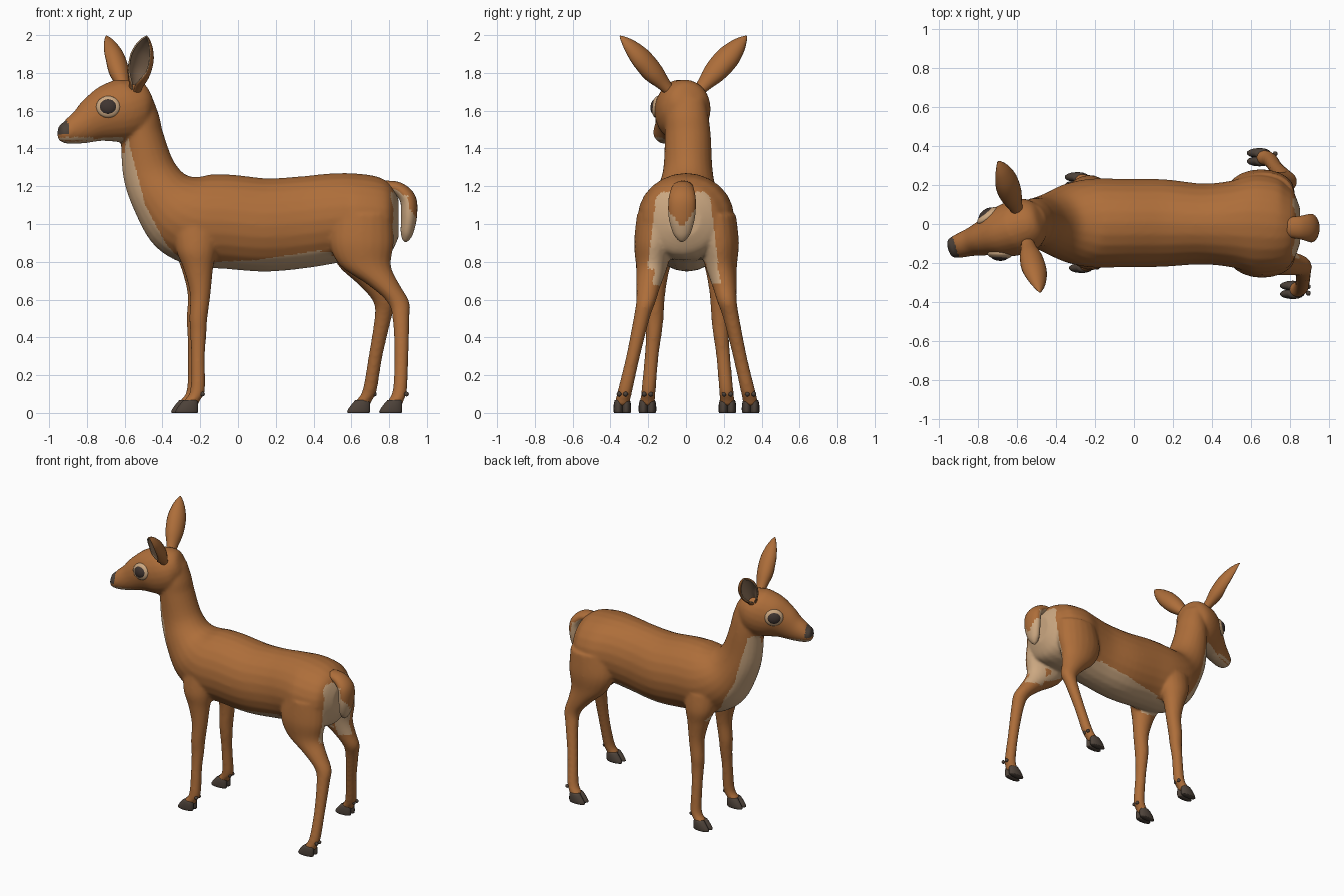
import bpy, bmesh, math
from mathutils import Vector, Matrix

if "Cube" in bpy.data.objects:
    bpy.data.objects.remove(bpy.data.objects["Cube"])

def material(name, rgb):
    m = bpy.data.materials.new(name)
    m.diffuse_color = (*rgb, 1)
    m.use_nodes = True
    m.node_tree.nodes["Principled BSDF"].inputs["Base Color"].default_value = m.diffuse_color
    return m

FUR = material("brown_fur", (0.42, 0.155, 0.042))
PALE = material("pale_fur", (0.60, 0.39, 0.22))
HOOF = material("dark_hoof", (0.075, 0.055, 0.042))
EYE = material("dark_eye", (0.05, 0.035, 0.03))
INNER = material("inner_ear", (0.30, 0.19, 0.115))
GLINT = material("eye_glint", (0.8, 0.78, 0.75))

# Head frame: forward distance u, sideways distance s, height z
YAW = math.radians(17.7)
FWD = Vector((-math.cos(YAW), -math.sin(YAW), 0))
SIDE = Vector((math.sin(YAW), -math.cos(YAW), 0))
UP = Vector((0, 0, 1))
PIVOT = Vector((-0.59, -0.015, 0))

def head_pt(u, s, z):
    return PIVOT + FWD * u + SIDE * s + UP * z

def interp(x, pts):
    if x <= pts[0][0]:
        return pts[0][1]
    for (a, va), (b, vb) in zip(pts, pts[1:]):
        if x <= b:
            return va + (vb - va) * (x - a) / (b - a)
    return pts[-1][1]

def spline(rings, steps):
    """Smooth curve through the ring parameters."""
    out = []
    for i in range(len(rings) - 1):
        p = [rings[min(max(i + k, 0), len(rings) - 1)] for k in (-1, 0, 1, 2)]
        for j in range(steps):
            t = j / steps
            out.append([0.5 * (2 * b + (c - a) * t + (2 * a - 5 * b + 4 * c - d) * t * t
                               + (3 * b - a - 3 * c + d) * t ** 3) for a, b, c, d in zip(*p)])
    return out + [list(rings[-1])]

def tube(bm, rings, flat=False, side=Vector((0, 1, 0)), steps=5, n=24):
    """Loft ellipses (x, y, z, half width, half depth) along a path."""
    rings = spline(rings, steps)
    pts = [Vector(r[:3]) for r in rings]
    loops = []
    for i, r in enumerate(rings):
        t = UP if flat else (pts[min(i + 1, len(pts) - 1)] - pts[max(i - 1, 0)]).normalized()
        sd = (side - t * side.dot(t)).normalized()
        nm = t.cross(sd)
        loops.append([bm.verts.new(pts[i] + sd * max(r[3], .004) * math.cos(k * math.tau / n)
                                   + nm * max(r[4], .004) * math.sin(k * math.tau / n)) for k in range(n)])
    faces = [bm.faces.new(loops[0]), bm.faces.new(loops[-1][::-1])]
    for a, b in zip(loops, loops[1:]):
        for k in range(n):
            faces.append(bm.faces.new((a[k], b[k], b[(k + 1) % n], a[(k + 1) % n])))
    bmesh.ops.recalc_face_normals(bm, faces=faces)

def finish(bm, name, mats):
    me = bpy.data.meshes.new(name)
    bm.to_mesh(me)
    bm.free()
    ob = bpy.data.objects.new(name, me)
    bpy.context.collection.objects.link(ob)
    for m in mats:
        me.materials.append(m)
    me.polygons.foreach_set("use_smooth", [True] * len(me.polygons))
    return ob

# Neck and torso in one loft
body = bmesh.new()
tube(body, [(-.52, .0, 1.66, .10, .07), (-.515, .005, 1.56, .115, .10), (-.507, .01, 1.46, .122, .114),
            (-.47, .01, 1.28, .132, .142), (-.405, .005, 1.155, .165, .17), (-.31, .005, 1.065, .21, .225),
            (-.2, .005, 1.02, .228, .245), (-.05, .005, 1.012, .226, .25), (.15, .005, .995, .224, .247),
            (.35, .0, 1.01, .207, .243), (.5, .0, 1.03, .222, .238), (.62, .0, 1.035, .255, .233),
            (.74, -.01, 1.03, .235, .218), (.81, -.01, 1.03, .185, .18), (.85, -.01, 1.03, .09, .10)])

# Head
tube(body, [(*head_pt(u, 0, z), a, b) for u, z, a, b in
            [(-.14, 1.65, .03, .03), (-.12, 1.645, .085, .085), (-.07, 1.635, .128, .137), (0, 1.606, .142, .168),
             (.09, 1.585, .13, .157), (.17, 1.555, .097, .127), (.25, 1.514, .074, .092),
             (.33, 1.487, .06, .064), (.365, 1.494, .048, .043), (.375, 1.496, .03, .028)]], side=SIDE)

# Legs: horizontal rings, then a hoof position for each
hind_y = (.15, .17, .18, .197, .212, .235, .28, .322, .335, .337)
hind_z = (1.05, .9, .78, .68, .59, .5, .3, .12, .065, .04)
hind_a = (.11, .105, .085, .066, .052, .043, .037, .039, .04, .038)
near_hind = [(.66, .16), (.655, .17), (.675, .135), (.77, .085), (.847, .059), (.863, .045),
             (.865, .037), (.857, .038), (.835, .042), (.83, .04)]
far_hind = [(.66, .16), (.65, .17), (.665, .135), (.725, .088), (.775, .06), (.767, .045),
            (.728, .037), (.697, .038), (.667, .042), (.66, .04)]
front_y = (.12, .145, .155, .162, .167, .17, .182, .198, .203, .204)
front_z = (.98, .86, .76, .63, .5, .42, .3, .12, .065, .04)
front_a = (.1, .09, .068, .052, .048, .042, .037, .038, .04, .038)
near_front = [(-.22, .13), (-.22, .108), (-.21, .078), (-.2, .055), (-.21, .048), (-.21, .043),
              (-.212, .037), (-.214, .039), (-.245, .042), (-.25, .04)]
far_front = [(x - .008 - .0015 * i, b) for i, (x, b) in enumerate(near_front)]
feet = []
for sgn, dy, ys, zs, ws, xs in ((-1, 0, hind_y, hind_z, hind_a, near_hind), (1, .005, hind_y, hind_z, hind_a, far_hind),
                                (-1, 0, front_y, front_z, front_a, near_front), (1, .015, front_y, front_z, front_a, far_front)):
    tube(body, [(x, sgn * (y + dy), z, a, b) for (x, b), y, z, a in zip(xs, ys, zs, ws)], flat=True, n=20)
    feet.append((xs[-1][0], sgn * (ys[-1] + dy)))

# Fuse into one skin
skin = finish(body, "body_skin", [])
mod = skin.modifiers.new("fuse", 'REMESH')
mod.mode = 'VOXEL'
mod.voxel_size = 0.01
mod = skin.modifiers.new("soften", 'SMOOTH')
mod.factor, mod.iterations = 0.5, 8
fused = bpy.data.meshes.new_from_object(skin.evaluated_get(bpy.context.evaluated_depsgraph_get()))
skin.modifiers.clear()
skin.data = fused
fused.materials.clear()
for m in (FUR, PALE, HOOF):
    fused.materials.append(m)

def coat(c, n):
    """Coat colour by place on the body."""
    x, y, z = c
    d = c - PIVOT
    u = d.dot(FWD)
    if u > .338 and z > 1.475:                                        # nose
        return 2
    if z > 1.38 and u > .02:                                          # lip, chin and throat
        return int((u > .2 and 1.443 < z < 1.46) or (n.z < -.8 and z < 1.47))
    if .79 < z < 1.45 and x < interp(z, [(.8, -.3), (.9, -.385), (1.1, -.49), (1.42, -.575)]):
        return 1                                                      # chest and throat
    if -.36 < x < -.1 and n.z < -.4 and abs(y) < .1 and z > .7:       # between forelegs
        return 1
    if -.12 < x < .5 and abs(y) < .21 and .7 < z < interp(x, [(-.12, .80), (.1, .81), (.3, .84), (.45, .865)]):
        return int(x < .44 or abs(y) < .15)                           # belly
    if .44 < x < .84 and abs(y) < .12 and n.z < -.3 and z > .7:       # groin
        return 1
    if x > .72 and .68 < z < .9 and n.y * y < 0 and abs(n.y) > .3:    # inner thigh
        return 1
    edge = interp(z, [(.78, .78), (.9, .775), (1.0, .8), (1.17, .81)])
    if .76 < z < 1.17 and x > edge and abs(y + .015) < interp(z, [(.8, .185), (1.17, .14)]):
        return 1                                                      # rump
    return 0

for p in fused.polygons:
    p.use_smooth = True
    p.material_index = coat(p.center, p.normal)

# Cloven hooves and dewclaws
for name, (x, y) in zip(("hind_hoof_near", "hind_hoof_far", "front_hoof_near", "front_hoof_far"), feet):
    bm = bmesh.new()
    for s in (-1, 1):
        tube(bm, [(x - .002, y + s * .018, .068, .022, .038), (x - .008, y + s * .02, .05, .025, .048),
                  (x - .017, y + s * .021, .025, .026, .058), (x - .022, y + s * .021, .006, .025, .062),
                  (x - .022, y + s * .021, 0, .022, .058)], flat=True, steps=2, n=14)
        bmesh.ops.create_uvsphere(bm, u_segments=10, v_segments=6, radius=.013,
                                  matrix=Matrix.Translation((x + .062, y + s * .017, .1)))
    finish(bm, name, [HOOF])

# Tail: brown wedge outside, pale beneath
bm = bmesh.new()
tube(bm, [(.78, -.015, 1.2, .05, .03), (.85, -.018, 1.185, .06, .036), (.9, -.02, 1.13, .072, .043),
          (.905, -.022, 1.04, .07, .042), (.895, -.022, .96, .05, .034), (.888, -.022, .92, .025, .02),
          (.886, -.022, .905, .005, .005)], steps=8)
tail = finish(bm, "tail", [FUR, PALE])
for p in tail.data.polygons:
    c, n = p.center, p.normal
    outer = n.x > .15 and abs(c.y + .022) < (c.z - .98) * .75
    p.material_index = 0 if outer or (c.z > 1.15 and n.z > -.2) else 1

# Cupped ears
EAR = [(0, .03), (.15, .042), (.35, .062), (.6, .066), (.8, .048), (.93, .024), (1, .004)]
for name, s in (("ear_near", 1), ("ear_far", -1)):
    base, tip = head_pt(-.02, s * .075, 1.70), head_pt(0, s * .352, 1.995)
    axis = (tip - base).normalized()
    out = (SIDE * s * .73 - UP * .68)
    opening = (FWD * .7 + out * .7)
    opening = (opening - axis * opening.dot(axis)).normalized()
    wide = axis.cross(opening)
    bm = bmesh.new()
    rows = []
    for t, r in spline(EAR, 4):
        spread = math.radians(interp(t, [(0, 175), (.2, 165), (.5, 118), (1, 100)]))
        mid = base.lerp(tip, t)
        rows.append([bm.verts.new(mid + (wide * math.sin(a) - opening * math.cos(a) * .85) * max(r, .004))
                     for a in (spread * (k / 10 - 1) for k in range(21))])
    for a, b in zip(rows, rows[1:]):
        for k in range(20):
            bm.faces.new((a[k], a[k + 1], b[k + 1], b[k]))
    bm.normal_update()
    bm.faces.ensure_lookup_table()
    if bm.faces[10].normal.dot(opening) > 0:
        bmesh.ops.reverse_faces(bm, faces=bm.faces[:])
    ear = finish(bm, name, [FUR, INNER, PALE])
    mod = ear.modifiers.new("thickness", 'SOLIDIFY')
    mod.thickness, mod.offset = 0.009, -1
    mod.material_offset, mod.material_offset_rim = 1, 2

# Eyes with pale lids
def ball(name, mat, centre, out, size):
    along = UP.cross(out).normalized()
    rot = Matrix((along, out, out.cross(along))).transposed().to_4x4()
    bm = bmesh.new()
    bmesh.ops.create_uvsphere(bm, u_segments=24, v_segments=14, radius=1,
                              matrix=Matrix.Translation(centre) @ rot @ Matrix.Diagonal((*size, 1)))
    bmesh.ops.recalc_face_normals(bm, faces=bm.faces[:])
    finish(bm, name, [mat])

for tag, s in (("near", 1), ("far", -1)):
    out = (SIDE * s + FWD * .38 + UP * .12).normalized()
    c = head_pt(.135, s * .103, 1.62)
    ball("eyelid_" + tag, PALE, c, out, (.064, .026, .058))
    ball("eye_" + tag, EYE, c + out * .008, out, (.048, .026, .043))
    ball("glint_" + tag, GLINT, c + out * .027 - FWD * .022 + UP * .012, out, (.006, .005, .01))
